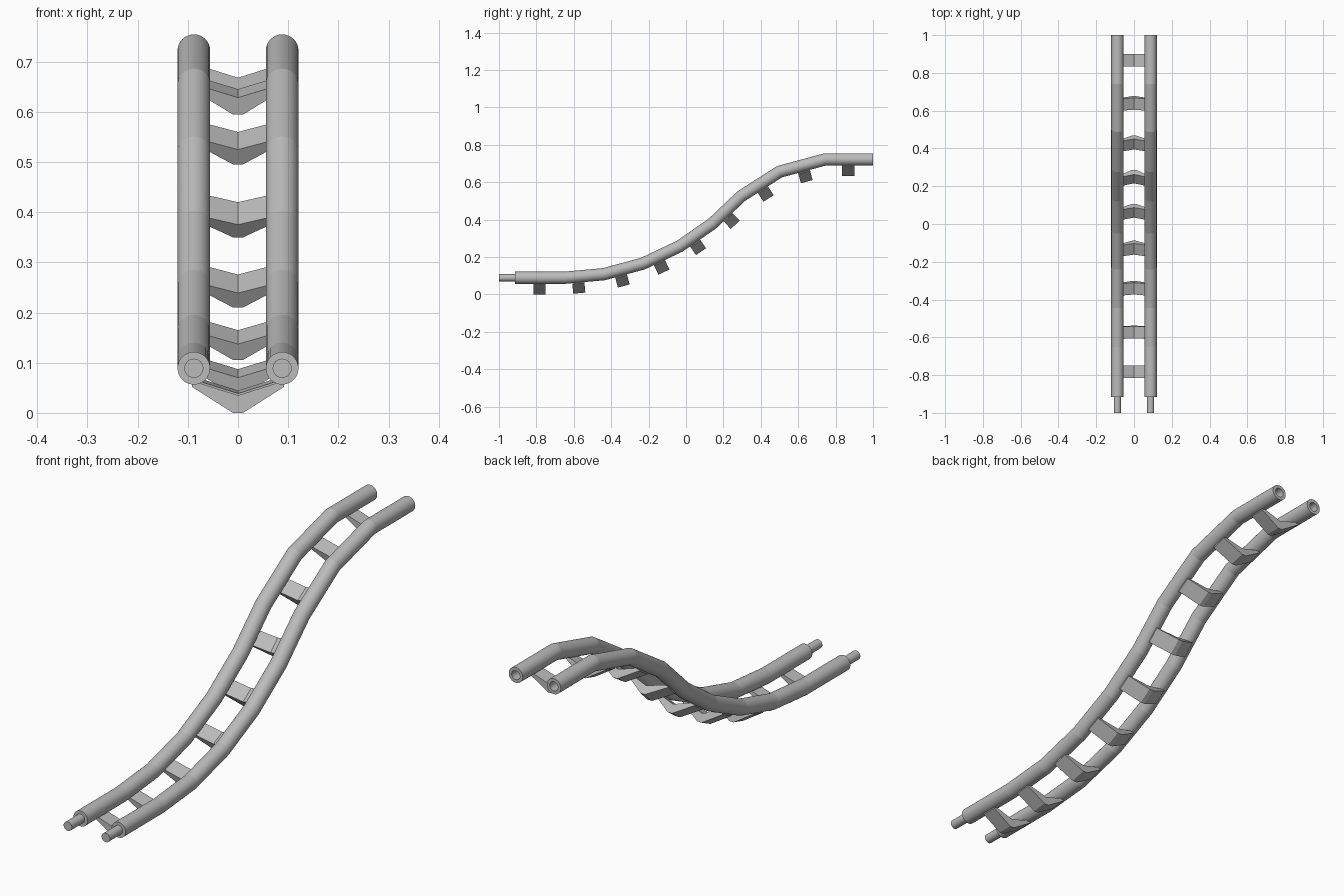
import bpy, bmesh
from math import sin, cos, pi, atan2
from mathutils import Vector, Matrix

old = bpy.data.objects.get("Cube")
if old:
    bpy.data.objects.remove(old, do_unlink=True)

RAIL_X, R, PEG_R, SIDES = 0.088, 0.0325, 0.019, 32
# centre line of the rails, as (y, z)
PATH = [Vector(p) for p in (
    (-0.915, 0.089), (-0.65, 0.089), (-0.44, 0.108), (-0.23, 0.165),
    (-0.035, 0.257), (0.14, 0.378), (0.295, 0.525), (0.5, 0.656),
    (0.745, 0.722), (1.0, 0.722))]
# place of each tie along its segment
TIE_AT = (0.5, 0.34, 0.4, 0.38, 0.37, 0.4, 0.48, 0.5, 0.48)

grey = bpy.data.materials.new("Grey plastic")
grey.use_nodes = True
colour = (0.5, 0.5, 0.5, 1)
grey.diffuse_color = colour
grey.node_tree.nodes["Principled BSDF"].inputs["Base Color"].default_value = colour


def make_object(name, bm):
    bmesh.ops.recalc_face_normals(bm, faces=bm.faces)
    mesh = bpy.data.meshes.new(name)
    bm.to_mesh(mesh)
    bm.free()
    mesh.materials.append(grey)
    obj = bpy.data.objects.new(name, mesh)
    bpy.context.collection.objects.link(obj)
    return obj


def angle(i):
    d = PATH[i + 1] - PATH[i]
    return atan2(d.y, d.x)


# Rail: rings swept along the path, with a peg in front and a socket behind
last = len(PATH) - 1
start, end = PATH[0], PATH[-1]
stations = [(Vector((-1, start.y)), PEG_R, 0, 1), (start, PEG_R, 0, 1)]
for i, p in enumerate(PATH):
    a, b = angle(max(i - 1, 0)), angle(min(i, last - 1))
    stations.append((p, R, (a + b) / 2, 1 / cos((b - a) / 2)))
stations += [(end, PEG_R, 0, 1), (end - Vector((0.085, 0)), PEG_R, 0, 1)]

bm = bmesh.new()
rings = []
for p, r, tilt, stretch in stations:
    ring = []
    for k in range(SIDES):
        t = 2 * pi * k / SIDES
        h = r * sin(t) * stretch
        ring.append(bm.verts.new((RAIL_X + r * cos(t),
                                  p.x - h * sin(tilt), p.y + h * cos(tilt))))
    rings.append(ring)
for lower, upper in zip(rings, rings[1:]):
    for k in range(SIDES):
        n = (k + 1) % SIDES
        bm.faces.new((lower[k], lower[n], upper[n], upper[k])).smooth = True
bm.faces.new(rings[0])
bm.faces.new(rings[-1])
# keep every bend and rim crisp
for ring in rings:
    for k in range(SIDES):
        bm.edges.get((ring[k], ring[k - 1])).smooth = False
rails = make_object("side_rails", bm)
mirror = rails.modifiers.new("Mirror", "MIRROR")
mirror.use_mirror_merge = False

# Ties: V-shaped bars hung under the rails, one on each segment
half = [(0.01, -0.089), (0.092, -0.037), (0.092, -0.025), (0.0, -0.054)]
outline = half + [(-x, z) for x, z in half[2::-1]]
for i, f in enumerate(TIE_AT):
    bm = bmesh.new()
    face = bm.faces.new([bm.verts.new((x, -0.0325, z)) for x, z in outline])
    new = bmesh.ops.extrude_face_region(bm, geom=[face])["geom"]
    bmesh.ops.translate(bm, vec=(0, 0.065, 0),
                        verts=[v for v in new if isinstance(v, bmesh.types.BMVert)])
    p = PATH[i].lerp(PATH[i + 1], f)
    bm.transform(Matrix.Translation((0, p.x, p.y)) @ Matrix.Rotation(angle(i), 4, "X"))
    make_object(f"cross_tie_{i + 1}", bm)
